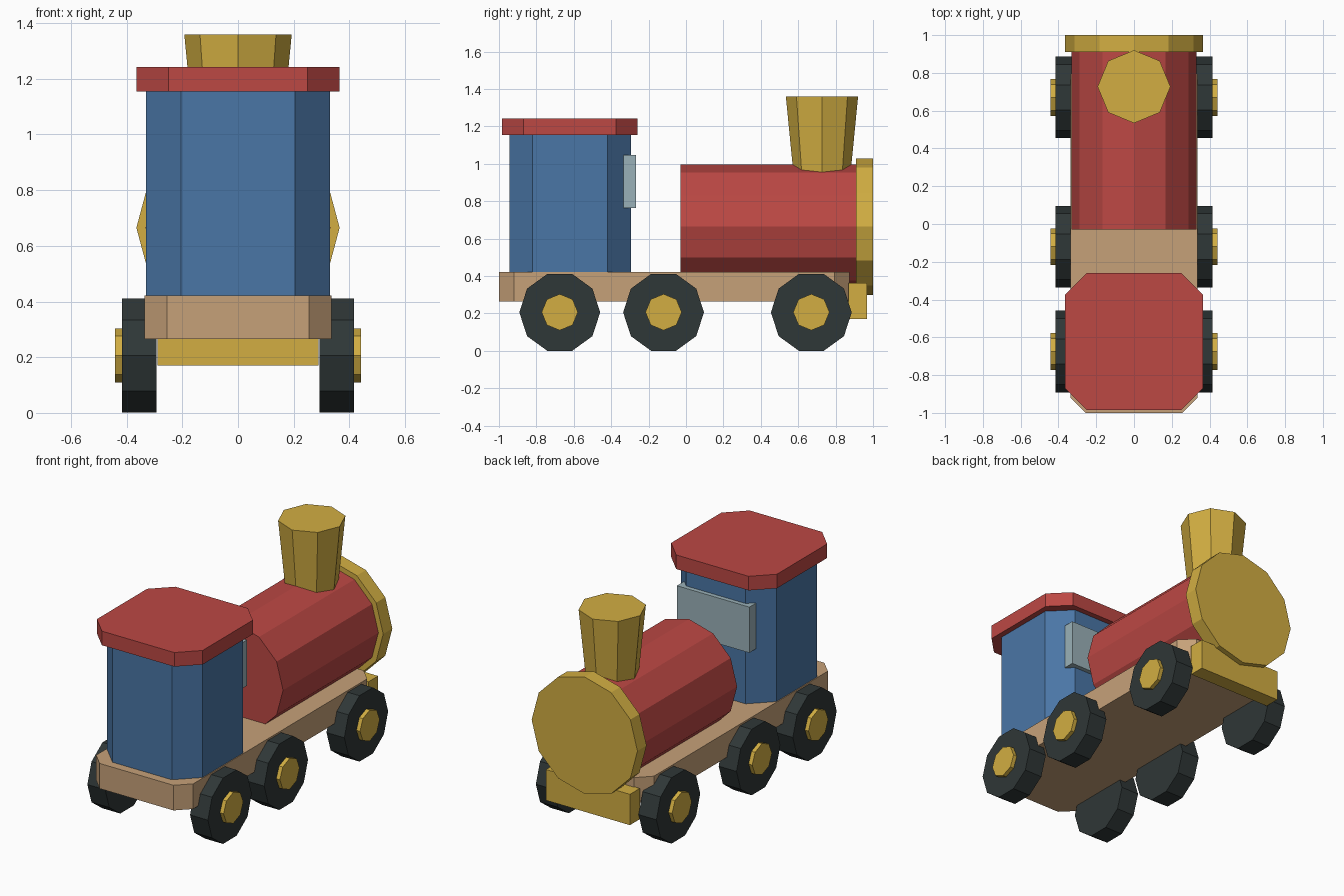
import bpy, bmesh, math

if "Cube" in bpy.data.objects:
    bpy.data.objects.remove(bpy.data.objects["Cube"])


def material(name, rgb):
    """Flat colour given as 0-255 sRGB, stored linear."""
    lin = [((c / 255 + 0.055) / 1.055) ** 2.4 for c in rgb]
    m = bpy.data.materials.new(name)
    m.diffuse_color = (*lin, 1)
    m.use_nodes = True
    m.node_tree.nodes["Principled BSDF"].inputs["Base Color"].default_value = m.diffuse_color
    return m


RED = material("red paint", (188, 72, 68))
BLUE = material("blue paint", (74, 118, 166))
GOLD = material("gold paint", (210, 174, 66))
WOOD = material("bare wood", (198, 161, 121))
DARK = material("dark rubber", (47, 55, 55))
GLASS = material("pale glass", (154, 177, 184))


def loft(name, rings, mat):
    """Closed solid between two matching rings of 3D points."""
    bm = bmesh.new()
    a, b = [[bm.verts.new(p) for p in ring] for ring in rings]
    n = len(a)
    bm.faces.new(a)
    bm.faces.new(b)
    for i in range(n):
        j = (i + 1) % n
        bm.faces.new((a[i], a[j], b[j], b[i]))
    bmesh.ops.recalc_face_normals(bm, faces=bm.faces)
    me = bpy.data.meshes.new(name)
    bm.to_mesh(me)
    bm.free()
    me.materials.append(mat)
    ob = bpy.data.objects.new(name, me)
    bpy.context.collection.objects.link(ob)
    return ob


def block(name, hx, y0, y1, z0, z1, mat, c=0.0):
    """Box centred on x = 0, with its vertical edges chamfered by c."""
    if c:
        pts = [(hx - c, y0), (hx, y0 + c), (hx, y1 - c), (hx - c, y1),
               (c - hx, y1), (-hx, y1 - c), (-hx, y0 + c), (c - hx, y0)]
    else:
        pts = [(hx, y0), (hx, y1), (-hx, y1), (-hx, y0)]
    return loft(name, [[(x, y, z) for x, y in pts] for z in (z0, z1)], mat)


def drum(name, axis, n, centre, ends, radii, mat):
    """n-sided drum or cone; centre gives the two coordinates across the axis."""
    rings = []
    for e, r in zip(ends, radii):
        ring = []
        for i in range(n):
            t = math.tau * i / n
            p = [centre[0] + r * math.cos(t), centre[1] + r * math.sin(t)]
            p.insert(axis, e)
            ring.append(p)
        rings.append(ring)
    return loft(name, rings, mat)


# chassis and bumper
block("chassis", 0.335, -1.0, 0.875, 0.265, 0.422, WOOD, 0.08)
block("bumper", 0.29, 0.87, 0.967, 0.17, 0.362, GOLD)

# cab with roof and window
block("cab", 0.33, -0.945, -0.295, 0.422, 1.155, BLUE, 0.125)
block("roof", 0.365, -0.985, -0.26, 1.155, 1.243, RED, 0.115)
block("window", 0.25, -0.335, -0.267, 0.763, 1.048, GLASS)

# boiler, its end plate and the flared chimney
drum("boiler", 1, 12, (0, 0.665), (-0.03, 0.912), (0.332, 0.332), RED)
drum("boiler_plate", 1, 12, (0, 0.665), (0.91, 1.0), (0.365, 0.365), GOLD)
drum("chimney", 2, 8, (0, 0.727), (0.92, 1.36), (0.15, 0.193), GOLD)

# three pairs of wheels with hubs
for pair, y in (("front", -0.675), ("middle", -0.12), ("rear", 0.67)):
    for side, s in (("right", 1), ("left", -1)):
        drum(f"{pair}_{side}_wheel", 0, 10, (y, 0.206),
             (s * 0.293, s * 0.416), (0.216, 0.216), DARK)
        drum(f"{pair}_{side}_hub", 0, 8, (y, 0.207),
             (s * 0.40, s * 0.441), (0.097, 0.097), GOLD)
